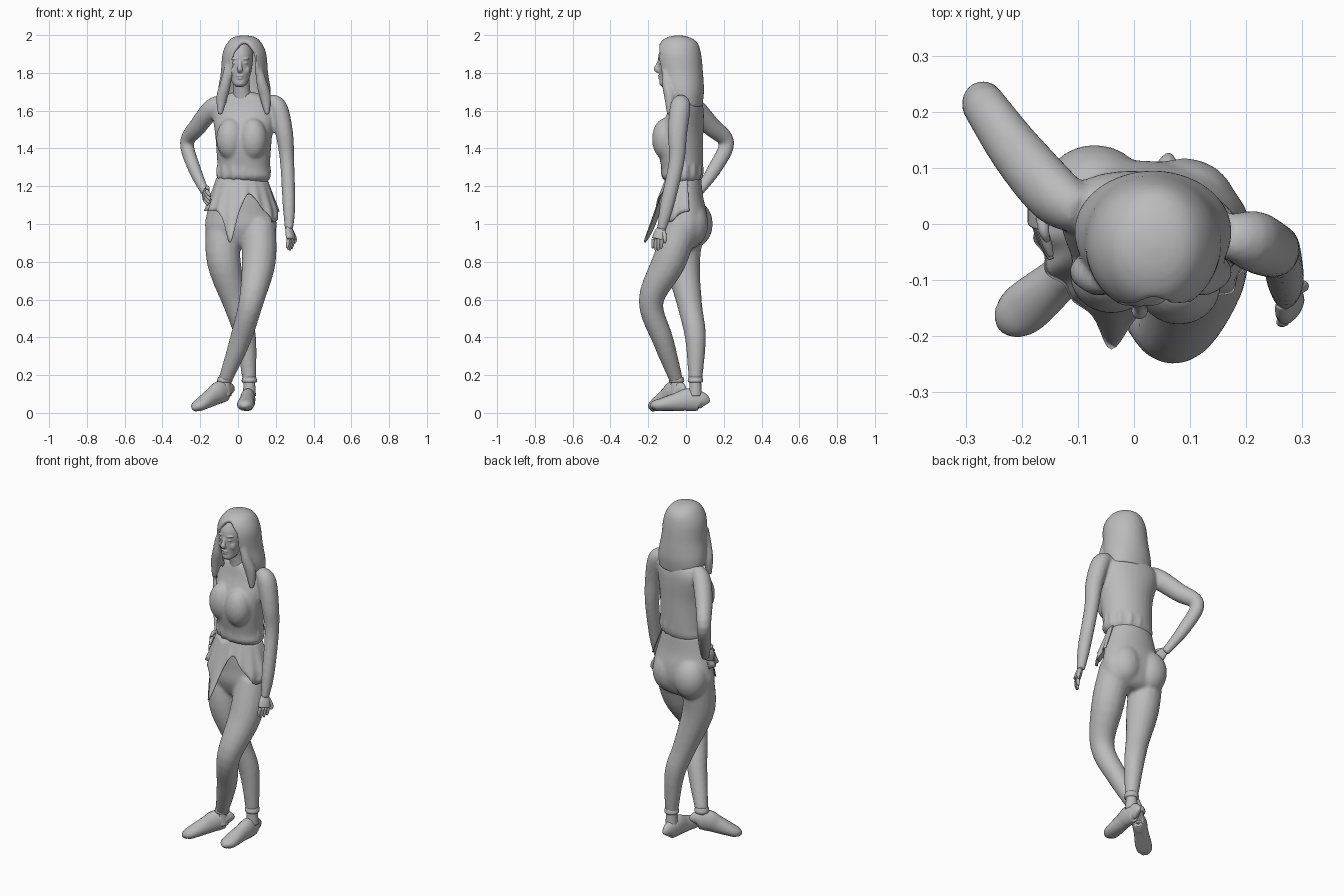
import bpy, bmesh, math
from mathutils import Vector, Matrix

if "Cube" in bpy.data.objects:
    bpy.data.objects.remove(bpy.data.objects["Cube"], do_unlink=True)

grey = bpy.data.materials.new("plain grey")
grey.use_nodes = True
colour = (.5, .5, .5, 1)
grey.diffuse_color = colour
grey.node_tree.nodes["Principled BSDF"].inputs["Base Color"].default_value = colour
SIDES = (("right", -1), ("left", 1))

def finish(name, bm):
    mesh = bpy.data.meshes.new(name)
    bm.to_mesh(mesh)
    bm.free()
    mesh.shade_smooth()
    mesh.materials.append(grey)
    ob = bpy.data.objects.new(name, mesh)
    bpy.context.collection.objects.link(ob)
    return ob

def fuse(name, parts, voxel, rounds):
    """Melt overlapping solids into one softened surface."""
    bpy.context.view_layer.update()
    graph = bpy.context.evaluated_depsgraph_get()
    bm = bmesh.new()
    for part in parts:
        bm.from_mesh(part.evaluated_get(graph).data)
    for part in parts:
        bpy.data.objects.remove(part, do_unlink=True)
    ob = finish(name, bm)
    remesh = ob.modifiers.new("melt", "REMESH")
    remesh.mode, remesh.voxel_size, remesh.use_smooth_shade = "VOXEL", voxel, True
    soften = ob.modifiers.new("soften", "SMOOTH")
    soften.factor, soften.iterations = .5, rounds

def skin(name, rows, closed=True):
    """Join rows of points with quads; closed rows also get end caps."""
    bm = bmesh.new()
    grid = [[bm.verts.new(point) for point in row] for row in rows]
    count = len(rows[0])
    for upper, lower in zip(grid, grid[1:]):
        for i in range(count if closed else count - 1):
            j = (i + 1) % count
            bm.faces.new((upper[i], upper[j], lower[j], lower[i]))
    if closed:
        bm.faces.new(grid[0])
        bm.faces.new(grid[-1])
    bmesh.ops.remove_doubles(bm, verts=bm.verts, dist=.0004)
    bmesh.ops.recalc_face_normals(bm, faces=bm.faces)
    return finish(name, bm)

def spline(keys, steps=5):
    """Smooth curve through tuples of any length."""
    last = len(keys) - 1
    out = []
    for i in range(last):
        near = [keys[max(0, min(last, i + k))] for k in (-1, 0, 1, 2)]
        for step in range(steps):
            t = step / steps
            out.append([b + t / 2 * (c - a + t * (2*a - 5*b + 4*c - d + t * (3*(b - c) + d - a)))
                        for a, b, c, d in zip(*near)])
    return out + [list(keys[-1])]

def ellipse(centre, across, along, sides):
    angles = [math.tau * i / sides for i in range(sides)]
    return [centre + across * math.cos(a) + along * math.sin(a) for a in angles]

def body(name, x, levels, turn=0):
    """Loft of level ellipses given as (height, y, half width, half depth)."""
    spin = Matrix.Rotation(turn, 3, 'Z')
    return skin(name, [ellipse(Vector((x, y, z)), spin @ Vector((wide, 0, 0)), spin @ Vector((0, deep, 0)), 28)
                       for z, y, wide, deep in spline(levels)])

def limb(name, path, radii, side=(1, 0, 0), flat=1):
    """Tube along a path; radii are numbers, or pairs of (across, upward)."""
    pairs = [r if isinstance(r, tuple) else (r, r * flat) for r in radii]
    keys = spline([(*point, *pair) for point, pair in zip(path, pairs)])
    points = [Vector(key[:3]) for key in keys]
    rows = []
    for i, key in enumerate(keys):
        along = (points[min(i + 1, len(keys) - 1)] - points[max(i - 1, 0)]).normalized()
        across = Vector(side)
        across = (across - along * across.dot(along)).normalized()
        rows.append(ellipse(points[i], across * key[3], along.cross(across) * key[4], 16))
    return skin(name, rows)

def blob(name, centre, size, turn=0):
    bm = bmesh.new()
    bmesh.ops.create_uvsphere(bm, u_segments=20, v_segments=12, radius=1)
    bm.transform(Matrix.Translation(centre) @ Matrix.Rotation(turn, 4, 'Z') @ Matrix.Diagonal((*size, 1)))
    return finish(name, bm)

# Trousers, the left leg crossing in front
trousers = [body("hips", .015, [(1.25, -.01, .13, .09), (1.15, -.01, .16, .1), (1.06, 0, .18, .11),
                                (.98, 0, .19, .11), (.9, 0, .16, .08), (.87, 0, .1, .04)])]
leg_paths = {
    "right": [(-.08, .01, 1), (-.075, -.015, .8), (-.01, .02, .57), (.04, .05, .4), (.06, .05, .17)],
    "left": [(.11, -.02, 1), (.11, -.09, .8), (.07, -.185, .59), (.01, -.12, .38), (-.07, -.05, .17)],
}
for label, s in SIDES:
    path = leg_paths[label]
    trousers.append(limb(label + "_leg", path, (.09, .09, .066, .056, .036)))
    trousers.append(blob(label + "_seat", (.01 + .08 * s, .04 - .012 * s, 1), (.095, .09, .12)))
    ankle = Vector(path[-1])
    drop = Vector((0, 0, .02))
    limb(label + "_trouser_cuff", [ankle + drop, ankle, ankle - drop / 2], (.036, .041, .036))
    limb(label + "_ankle", [ankle + drop, ankle - drop, ankle - drop * 4], (.03, .031, .035))
fuse("trousers", trousers, .009, 8)

# Shoes, one flat and one resting on its toes
def shoe(name, heel, toe):
    heel, toe = Vector(heel), Vector(toe)
    shape = [(0, .01, .03), (.07, .03, .05), (.3, .04, .06), (.5, .04, .05), (.8, .046, .035), (.95, .036, .027),
             (1, .012, .014)]
    path = [heel.lerp(toe, t) + Vector((0, 0, tall)) for t, wide, tall in shape]
    limb(name, path, [(wide, tall) for t, wide, tall in shape], side=(toe - heel).cross((0, 0, 1)))

shoe("right_shoe", (.06, .1, .01), (.035, -.18, .01))
shoe("left_shoe", (-.04, -.02, .07), (-.23, -.18, 0))

# Pleated front flap of the blouse, with one long point and an opening beside it
rows = []
for r in range(9):
    row = []
    for i in range(81):
        t = math.radians(-100 + i * 2.5)
        point = .17 * math.exp(-((t + .33) / .2) ** 2)
        opening = .09 * math.exp(-((t - .25) / .3) ** 2)
        corner = .06 * math.exp(-((t - 1.1) / .3) ** 2)
        drop = (.17 + point - opening + corner) * r / 8
        pleat = 1 + .004 * r * math.sin(16 * t)
        wide = .135 + .35 * min(drop, .17)
        deep = .1 + .35 * drop
        row.append(Vector((.02 + wide * pleat * math.sin(t), -.01 - deep * pleat * math.cos(t), 1.24 - drop)))
    rows.append(row)
skin("blouse_flap", rows, closed=False).modifiers.new("cloth", "SOLIDIFY").thickness = .006

# Blouse with gathers over the waist seam, and arms, the right one bent to the hip
upper = [body("blouse", .03, [(1.7, 0, .05, .05), (1.67, 0, .12, .07), (1.6, 0, .165, .09), (1.45, -.03, .15, .12),
                              (1.3, -.02, .14, .11), (1.25, -.02, .145, .105), (1.22, -.01, .125, .08)], turn=-.2)]
for i in range(14):
    a = math.tau * i / 14
    upper.append(blob("gather", (.03 + .13 * math.sin(a), -.02 - .095 * math.cos(a), 1.28), (.014, .02, .05), -a))
arm_paths = {
    "left": [(.16, -.02, 1.65), (.21, -.03, 1.62), (.245, -.045, 1.48), (.26, -.05, 1.33), (.27, -.1, 1.1),
             (.27, -.13, .97)],
    "right": [(-.09, .02, 1.65), (-.14, .05, 1.61), (-.21, .13, 1.52), (-.27, .215, 1.43), (-.23, .15, 1.29),
              (-.17, .06, 1.16)],
}
for label, s in SIDES:
    upper.append(blob("bust", (.02 + .06 * s, -.1 - .01 * s, 1.45), (.075, .07, .11)))
    upper.append(limb("arm", arm_paths[label], (.035, .05, .047, .038, .034, .022), flat=1.1))
fuse("blouse_and_arms", upper, .008, 7)

# Hands with four fingers and a thumb each
def hand(name, wrist, knuckle, tip, across):
    wrist, knuckle, tip, across = map(Vector, (wrist, knuckle, tip, across))
    across.normalize()
    limb(name + "_palm", [wrist, wrist.lerp(knuckle, .5), knuckle], (.024, .034, .034), across, flat=.55)
    for i, reach in enumerate((.85, 1, .97, .8)):
        base = knuckle + across * .017 * (i - 1.5)
        end = base + (tip - knuckle) * reach
        limb(f"{name}_finger_{i + 1}", [base, base.lerp(end, .6), end], (.01, .009, .005), across)
    root = wrist.lerp(knuckle, .3) - across * .02
    bend = knuckle - across * .045
    limb(name + "_thumb", [root, bend, bend + (tip - knuckle) * .35], (.012, .01, .005), across)

hand("left_hand", (.27, -.13, .98), (.28, -.15, .92), (.27, -.155, .86), (-.5, -.9, 0))
hand("right_hand", (-.17, .06, 1.17), (-.17, 0, 1.15), (-.15, -.06, 1.12), (-.2, .2, -1))

# Head with neck and facial features
face = [body("head", .01, [(1.725, -.11, .016, .015), (1.74, -.1, .035, .04), (1.77, -.08, .05, .06),
                           (1.82, -.065, .063, .08), (1.9, -.055, .07, .09), (1.97, -.05, .05, .06)]),
        limb("neck", [(.03, -.01, 1.62), (.02, -.03, 1.7), (.015, -.045, 1.79)], (.06, .046, .045)),
        limb("nose", [(.01, -.135, 1.88), (.01, -.15, 1.84), (.01, -.155, 1.82), (.01, -.14, 1.806)],
             (.008, .01, .015, .01)),
        blob("upper_lip", (.01, -.138, 1.784), (.02, .01, .006)),
        blob("lower_lip", (.01, -.135, 1.771), (.017, .011, .007)),
        blob("chin", (.01, -.117, 1.742), (.02, .017, .016))]
for label, s in SIDES:
    face += [blob("eye", (.01 + .028 * s, -.136, 1.852), (.014, .007, .006), .3 * s),
             blob("brow", (.01 + .029 * s, -.136, 1.875), (.022, .009, .006), .3 * s),
             blob("cheek", (.01 + .03 * s, -.115, 1.815), (.024, .02, .03))]
fuse("head", face, .0035, 3)

# Long hair, open around the face, with a lock falling in front of each shoulder
rows = []
for z, y, wide, deep in spline([(2, -.04, .0001, .0001), (1.99, -.04, .055, .055), (1.96, -.04, .09, .1),
                                (1.9, -.04, .116, .12), (1.8, -.03, .125, .12), (1.7, -.015, .14, .11),
                                (1.62, .005, .13, .08)]):
    gap = .56 * math.sqrt(max(0, min(1, 15 * (1.967 - z)))) + 2 * max(0, 1.8 - z)
    angles = [gap + (math.tau - 2 * gap) * i / 40 for i in range(41)]
    rows.append([Vector((.034 + wide * math.sin(a), y - deep * math.cos(a), z)) for a in angles])
hair = [skin("hair", rows, closed=False)]
hair[0].modifiers.new("volume", "SOLIDIFY").thickness = .022
for label, s in SIDES:
    path = [(.025 + .08 * s, -.11, 1.84), (.03 + .095 * s, -.1, 1.75), (.03 + .115 * s, -.085, 1.67),
            (.03 + .125 * s, -.09, 1.58)]
    hair.append(limb("lock", path, (.015, .028, .03, .012)))
fuse("hair", hair, .007, 6)
